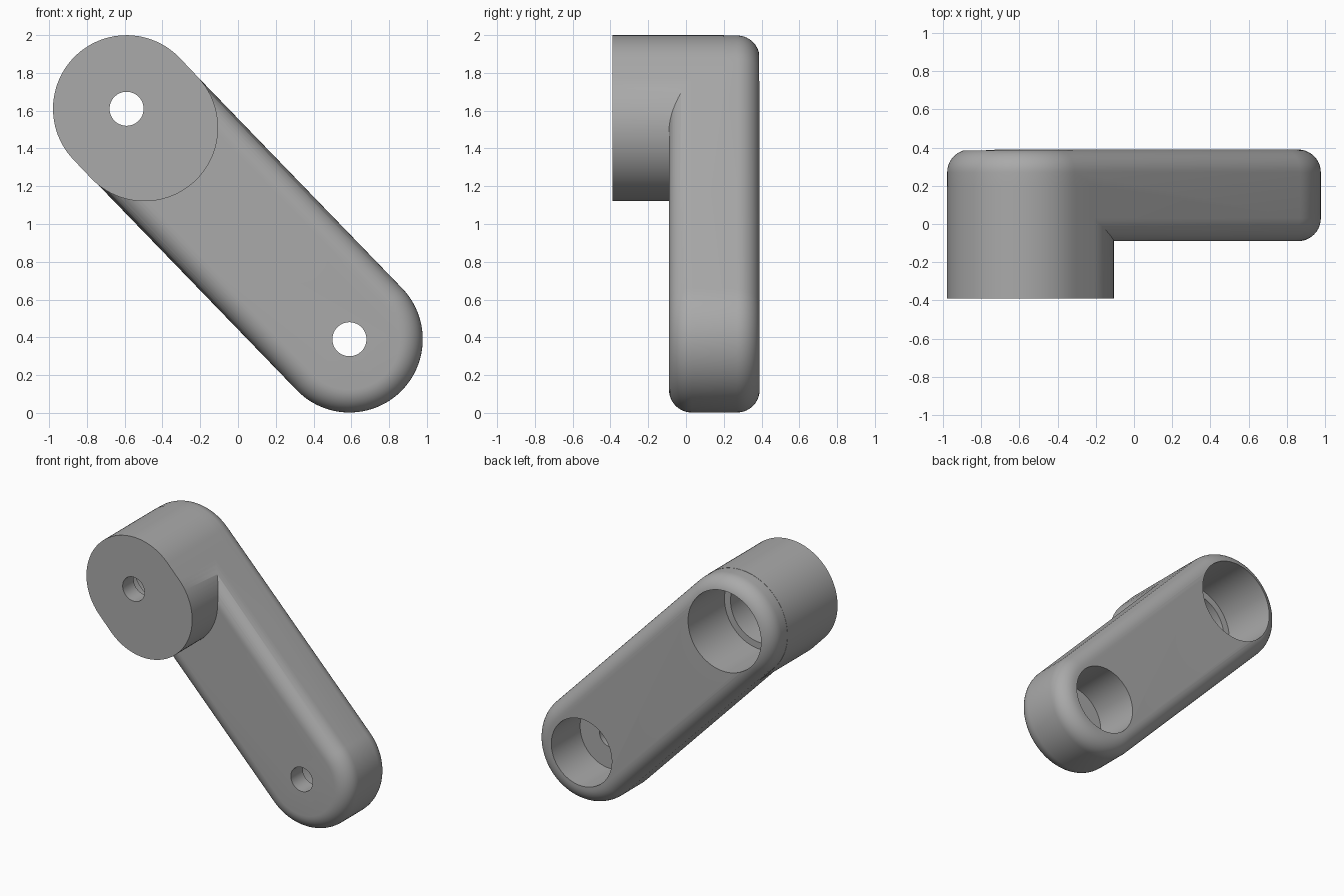
import bpy
import bmesh
import math
from mathutils import Vector

cube = bpy.data.objects.get("Cube")
if cube:
    bpy.data.objects.remove(cube, do_unlink=True)

grey = bpy.data.materials.new("plain grey")
grey.use_nodes = True
grey.diffuse_color = (0.4, 0.4, 0.4, 1)
grey.node_tree.nodes["Principled BSDF"].inputs["Base Color"].default_value = (0.4, 0.4, 0.4, 1)

TOP = Vector((-0.59, 0, 1.61))
LOW = Vector((0.59, 0, 0.39))
BOSS = Vector((-0.495, 0, 1.51))
R = 0.388
FRONT, ARM_FRONT, BACK = -0.39, -0.09, 0.39


def stadium(name, a, b, r, y0, y1, fillet=0.0, steps=48):
    """Slot-shaped prism along y, with optionally rounded rims."""
    axis = (b - a).normalized()
    side = Vector((axis.z, 0, -axis.x))
    # Rim profile as (inset, y) pairs
    if fillet:
        arc = [i * math.pi / 20 for i in range(11)]
        rims = [(fillet * (1 - math.sin(t)), y0 + fillet * (1 - math.cos(t))) for t in arc]
        rims += [(i, y0 + y1 - y) for i, y in reversed(rims)]
    else:
        rims = [(0, y0), (0, y1)]
    bm = bmesh.new()
    rings = []
    for inset, y in rims:
        ring = []
        for centre, start in ((b, -math.pi / 2), (a, math.pi / 2)):
            for i in range(steps + 1):
                t = start + math.pi * i / steps
                p = centre + (axis * math.cos(t) + side * math.sin(t)) * (r - inset)
                ring.append(bm.verts.new((p.x, y, p.z)))
        rings.append(ring)
    for lower, upper in zip(rings, rings[1:]):
        for i in range(len(lower)):
            j = (i + 1) % len(lower)
            bm.faces.new((lower[i], lower[j], upper[j], upper[i]))
    bm.faces.new(rings[0])
    bm.faces.new(rings[-1])
    bmesh.ops.recalc_face_normals(bm, faces=bm.faces)
    mesh = bpy.data.meshes.new(name)
    bm.to_mesh(mesh)
    bm.free()
    mesh.materials.append(grey)
    obj = bpy.data.objects.new(name, mesh)
    bpy.context.collection.objects.link(obj)
    return obj


def drill(name, centre, r, y0, y1):
    """Round cutter along y."""
    bpy.ops.mesh.primitive_cylinder_add(
        vertices=96, radius=r, depth=y1 - y0,
        location=(centre.x, (y0 + y1) / 2, centre.z), rotation=(math.pi / 2, 0, 0))
    obj = bpy.context.object
    obj.name = name
    obj.data.materials.append(grey)
    return obj


def combine(target, tool, operation):
    mod = target.modifiers.new(tool.name, 'BOOLEAN')
    mod.operation = operation
    mod.solver = 'EXACT'
    mod.object = tool
    bpy.context.view_layer.objects.active = target
    bpy.ops.object.modifier_apply(modifier=mod.name)
    bpy.data.objects.remove(tool, do_unlink=True)


# Rounded arm with the flat-faced boss at its upper end
arm = stadium("crank_arm", TOP, LOW, R, ARM_FRONT, BACK, fillet=0.12)
boss = stadium("boss", TOP, BOSS, R + 0.0015, FRONT, 0.2)
combine(arm, boss, 'UNION')

# Stepped bores opening at the back, with small holes through the front
for cutter in (
    drill("upper_counterbore", TOP, 0.30, -0.04, 0.6),
    drill("upper_bore", TOP, 0.25, -0.26, 0.5),
    drill("upper_pin_hole", TOP, 0.09, -0.6, 0.55),
    drill("lower_counterbore", LOW, 0.25, 0.05, 0.6),
    drill("lower_pin_hole", LOW, 0.09, -0.6, 0.55),
):
    combine(arm, cutter, 'DIFFERENCE')

bpy.ops.object.select_all(action='DESELECT')
arm.select_set(True)
bpy.context.view_layer.objects.active = arm
bpy.ops.object.shade_smooth_by_angle(angle=math.radians(30))
